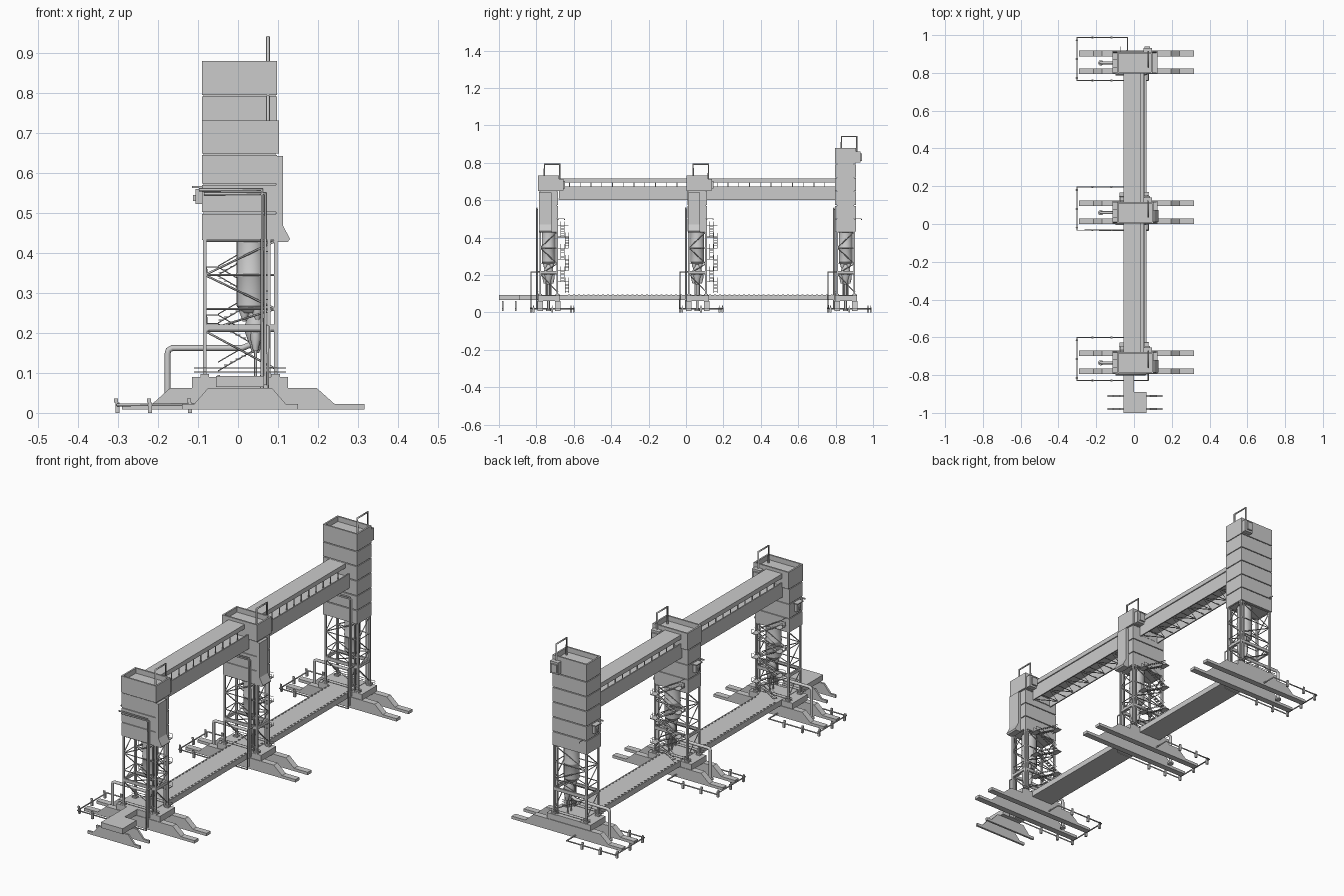
import bpy, bmesh, math
from mathutils import Vector

if "Cube" in bpy.data.objects:
    bpy.data.objects.remove(bpy.data.objects["Cube"])


def mesh_object(name, bm):
    bmesh.ops.recalc_face_normals(bm, faces=bm.faces)
    me = bpy.data.meshes.new(name)
    bm.to_mesh(me)
    bm.free()
    ob = bpy.data.objects.new(name, me)
    bpy.context.collection.objects.link(ob)
    return ob


def boxes(name, specs):
    """One object from boxes given as (x0, x1, y0, y1, z0, z1)."""
    bm = bmesh.new()
    for x0, x1, y0, y1, z0, z1 in specs:
        vs = bmesh.ops.create_cube(bm, size=1)['verts']
        for v in vs:
            v.co = Vector(((x0 + x1) / 2 + v.co.x * (x1 - x0),
                           (y0 + y1) / 2 + v.co.y * (y1 - y0),
                           (z0 + z1) / 2 + v.co.z * (z1 - z0)))
    return mesh_object(name, bm)


def tubes(name, paths, r, res=0):
    """One object from swept bars or pipes along straight paths."""
    cu = bpy.data.curves.new(name, 'CURVE')
    cu.dimensions = '3D'
    cu.bevel_depth, cu.bevel_resolution, cu.use_fill_caps = r, res, True
    for path in paths:
        sp = cu.splines.new('POLY')
        sp.points.add(len(path) - 1)
        for p, co in zip(sp.points, path):
            p.co = (*co, 1)
    ob = bpy.data.objects.new(name, cu)
    bpy.context.collection.objects.link(ob)
    bpy.ops.object.select_all(action='DESELECT')
    ob.select_set(True)
    bpy.context.view_layer.objects.active = ob
    bpy.ops.object.convert(target='MESH')
    return ob


def extrude_y(name, profile, y0, y1):
    """Extrude an x-z profile from y0 to y1."""
    bm = bmesh.new()
    f = bm.faces.new([bm.verts.new((x, y0, z)) for x, z in profile])
    ext = bmesh.ops.extrude_face_region(bm, geom=[f])['geom']
    for v in ext:
        if isinstance(v, bmesh.types.BMVert):
            v.co.y = y1
    return mesh_object(name, bm)


def lathe(name, profile, x, y, n=20):
    bm = bmesh.new()
    rings = [[bm.verts.new((x + r * math.cos(i * math.tau / n), y + r * math.sin(i * math.tau / n), z))
              for i in range(n)] for r, z in profile]
    for a, b in zip(rings, rings[1:]):
        for i in range(n):
            bm.faces.new((a[i], a[(i + 1) % n], b[(i + 1) % n], b[i]))
    bm.faces.new(rings[0])
    bm.faces.new(rings[-1])
    ob = mesh_object(name, bm)
    bpy.ops.object.select_all(action='DESELECT')
    ob.select_set(True)
    bpy.context.view_layer.objects.active = ob
    bpy.ops.object.shade_smooth_by_angle()


def foot_profile(tip0, tip1, top):
    s0, s1 = (0.075, 0.12) if top > 0.2 else (0.03, 0.065)
    return [(tip0, .008), (tip1, .008), (tip1, .022), (tip1 - s0, .022), (tip1 - s1, .062),
            (tip0 + s1, .062), (tip0 + s0, .022), (tip0, .022)]


# Deck with a notch at its front end, and edge studs
boxes("deck", [(-.055, .065, -1, -.89, .065, .092), (-.055, 0, -.89, -.79, .065, .092),
               (-.055, .065, -.79, .915, .065, .092)])
boxes("deck_studs", [(x - .003, x + .003, -.63 + i * .026, -.62 + i * .026, .092, .095)
                     for i in range(55) for x in (-.048, .058)])
for y in (-.98, -.91):
    extrude_y("front_foot", foot_profile(-.14, .15, .1), y - .005, y + .005)

# Overhead galleries: side walls, floor, roof, posts and truss
for y0, y1 in ((-.68, .01), (.11, .80)):
    boxes("gallery_channel", [(-.055, -.049, y0, y1, .60, .672), (.049, .055, y0, y1, .60, .672),
                              (-.05, .05, y0, y1, .65, .656)])
    boxes("gallery_roof", [(-.055, .034, y0, y1, .695, .717)])
    n = 12
    ys = [y0 + (y1 - y0) * i / n for i in range(n + 1)]
    boxes("gallery_posts", [(x - .002, x + .002, y - .002, y + .002, .655, .70)
                            for y in ys for x in (-.05, .03)])
    tubes("gallery_truss", [[(.05 * (-1) ** i, y, .606) for i, y in enumerate(ys)]]
          + [[(-.05, y, .606), (.05, y, .606)] for y in ys], .0025)

for k, c in enumerate((-.735, .06, .853)):
    tall = k == 2
    top = .88 if tall else .732
    # Feet and plinth
    for d in (-.045, .05):
        extrude_y("foot", foot_profile(-.29, .317, .3), c + d - .015, c + d + .015)
    boxes("plinth", [(-.115, -.055, c - .057, c + .062, .06, .09), (.065, .125, c - .057, c + .062, .06, .09),
                     (-.055, .065, c - .057, c + .062, .062, .091)])

    # Clad body in stacked sections with narrow seams
    levels = [.43, .50, .572, .647] + ([.72, .793] if tall else []) + [top]
    specs = [(-.086, .094, c - .046, c + .046, .432, top - .03)]
    for z0, z1 in zip(levels, levels[1:]):
        w = .057 if tall or z1 == top else .051
        xr = .098 if tall or z1 != top else .103
        a, b = z0 + .002, z1 - (0 if z1 == top else .002)
        if z1 == top:
            floor = top - .025
            specs += [(-.09, xr, c - w, c + w, a, floor)]
            specs += [(-.09, xr, c + s * w - .004 * (s + 1), c + s * w - .004 * (s - 1), floor, b)
                      for s in (-1, 1)]
            specs += [(-.09, -.082, c - w + .008, c + w - .008, floor, b),
                      (xr - .008, xr, c - w + .008, c + w - .008, floor, b)]
        else:
            specs.append((-.09, xr, c - w, c + w, a, b))
    boxes("tower_body", specs)

    # Right side duct with flared outlet
    if not tall:
        extrude_y("side_duct", [(.095, .642), (.112, .642), (.112, .47), (.13, .435), (.125, .428), (.095, .428)],
                  c - .05, c + .015)
    # Side fan box and vent hoop over the rim
    zt = top - .02
    boxes("fan_box", [(.05, .095, c + .055, c + .08, zt - .06, zt), (.055, .085, c + .08, c + .088, zt - .05, zt - .01)])
    tubes("vent_hoop", [[(.075, c - .022, top - .03), (.075, c - .022, top + .06), (.075, c + .06, top + .06),
                         (.075, c + .06, zt - .03)]], .0045, 2)
    # Left wall cabinet with canopy and lamp arm
    boxes("wall_cabinet", [(-.106, -.089, c - .018, c + .012, .522, .56), (-.115, -.089, c - .026, c + .02, .563, .568),
                           (-.112, -.106, c - .008, c + .002, .53, .545)])
    tubes("lamp_arm", [[(-.07, c + .05, .50), (-.07, c + .085, .50), (-.07, c + .085, .494)]], .0022)

    # Open leg frame: columns, rails and alternating braces
    xs, ds = (-.083, .094), (-.045, .047)
    cols = [(x, c + d) for x in xs for d in ds]
    boxes("leg_columns", [(x - .0045, x + .0045, y - .0045, y + .0045, .09, .432) for x, y in cols]
          + [(x - .011, x + .011, y - .011, y + .011, .09, .097) for x, y in cols]
          + [(.074, .081, c + d - .003, c + d + .003, .06, .432) for d in ds])
    zs = (.11, .205, .26, .345, .43)
    bars = []
    for i, (z0, z1) in enumerate(zip(zs, zs[1:])):
        a, b = (z0, z1) if i % 2 else (z1, z0)
        for d in ds:
            bars += [[(xs[0], c + d, z1), (xs[1], c + d, z1)], [(xs[0], c + d, a), (xs[1], c + d, b)]]
        for x in xs:
            bars += [[(x, c + ds[0], z1), (x, c + ds[1], z1)], [(x, c + ds[0], a), (x, c + ds[1], b)]]
    tubes("leg_bracing", bars, .0026)
    boxes("frame_belt", [(-.085, .095, c + d - .004, c + d + .004, .207, .221) for d in ds]
          + [(x - .004, x + .004, c - .045, c + .047, .207, .221) for x in xs])
    tubes("base_rail", [[(-.11, c + d, z), (.12, c + d, z)] for d in (-.052, .055) for z in (.102, .112)], .0015)

    # Hopper vessel with discharge cones
    hx = .032
    lathe("hopper", [(.033, .432), (.036, .43), (.036, .35), (.037, .348), (.037, .342), (.036, .34),
                     (.036, .268), (.028, .258), (.02, .25)], hx, c)
    for dx, dy in ((-.016, 0), (.016, -.016), (.016, .016)):
        lathe("discharge_cone", [(.013, .262), (.012, .25), (.004, .228)], hx + dx, c + dy, 12)
    lathe("lower_hopper", [(.012, .26), (.026, .222), (.026, .20), (.012, .16), (.009, .15)], hx + .012, c, 14)
    for d in (-.02, .02):
        lathe("chute", [(.012, .205), (.013, .185), (.006, .155)], hx + .012, c + d, 12)
        tubes("drain_pipe", [[(hx + .012, c + d * .6, .16), (hx + .012, c + d * .6, .09)]], .0035, 2)
    # Discharge pipe to the left
    tubes("discharge_pipe", [[(.044, c, .25), (.052, c, .20), (.035, c, .172), (.01, c, .162), (-.165, c, .162),
                              (-.174, c, .157), (-.176, c, .148), (-.176, c, .012)]], .0075, 2)
    lathe("pipe_flange", [(.014, .008), (.014, .016), (.01, .018)], -.176, c, 14)

    # Front downpipe and ground loop
    tubes("front_downpipe", [[(-.098, c - .062, .558), (.06, c - .062, .558), (.06, c - .062, .02)],
                             [(-.085, c - .059, .548), (.068, c - .059, .548), (.068, c - .059, .07)]], .004, 2)
    tubes("ground_loop_pipe", [[(.075, c - .01, .217), (.075, c - .093, .217), (.075, c - .093, .02),
                                (-.302, c - .093, .02), (-.302, c + .135, .02), (-.035, c + .135, .02),
                                (-.035, c + .06, .02)]], .0035, 2)
    nubs = [(-.302, c + d) for d in (-.08, .02, .12)] + [(x, c - .093) for x in (-.22, -.12)] \
        + [(x, c + .135) for x in (-.22, -.12)]
    boxes("ground_valves", [(x - .005, x + .005, y - .005, y + .005, 0, .026) for x, y in nubs]
          + [(x - .008, x + .002, y - .002, y + .002, .026, .036) for x, y in nubs])

    # Zigzag stairs on the rear of the two lower towers
    if not tall:
        y0, y1 = c + .066, c + .108
        plates, rails = [], []
        for i in range(6):
            z, s = .105 + i * .06, (-1) ** i
            plates.append((min(s * .05, s * .078), max(s * .05, s * .078), y0, y1, z + .057, z + .06))
            ya, yb = (y0, y0 + .019) if i % 2 else (y1 - .019, y1)
            for j in range(7):
                x = s * (-.05 + j * .1 / 7 + .007)
                plates.append((x - .006, x + .006, ya, yb, z + .006 + j * .0075, z + .008 + j * .0075))
            for y in (ya, yb):
                rails.append([(-s * .05, y, z), (s * .05, y, z + .058)])
                rails.append([(-s * .05, y, z + .022), (s * .05, y, z + .08), (s * .078, y, z + .08),
                              (s * .078, y, z + .058)])
            rails.append([(s * .07, c + .047, z + .058), (s * .07, y1, z + .058)])
        boxes("stair_treads", plates)
        tubes("stair_rails", rails, .0014)
